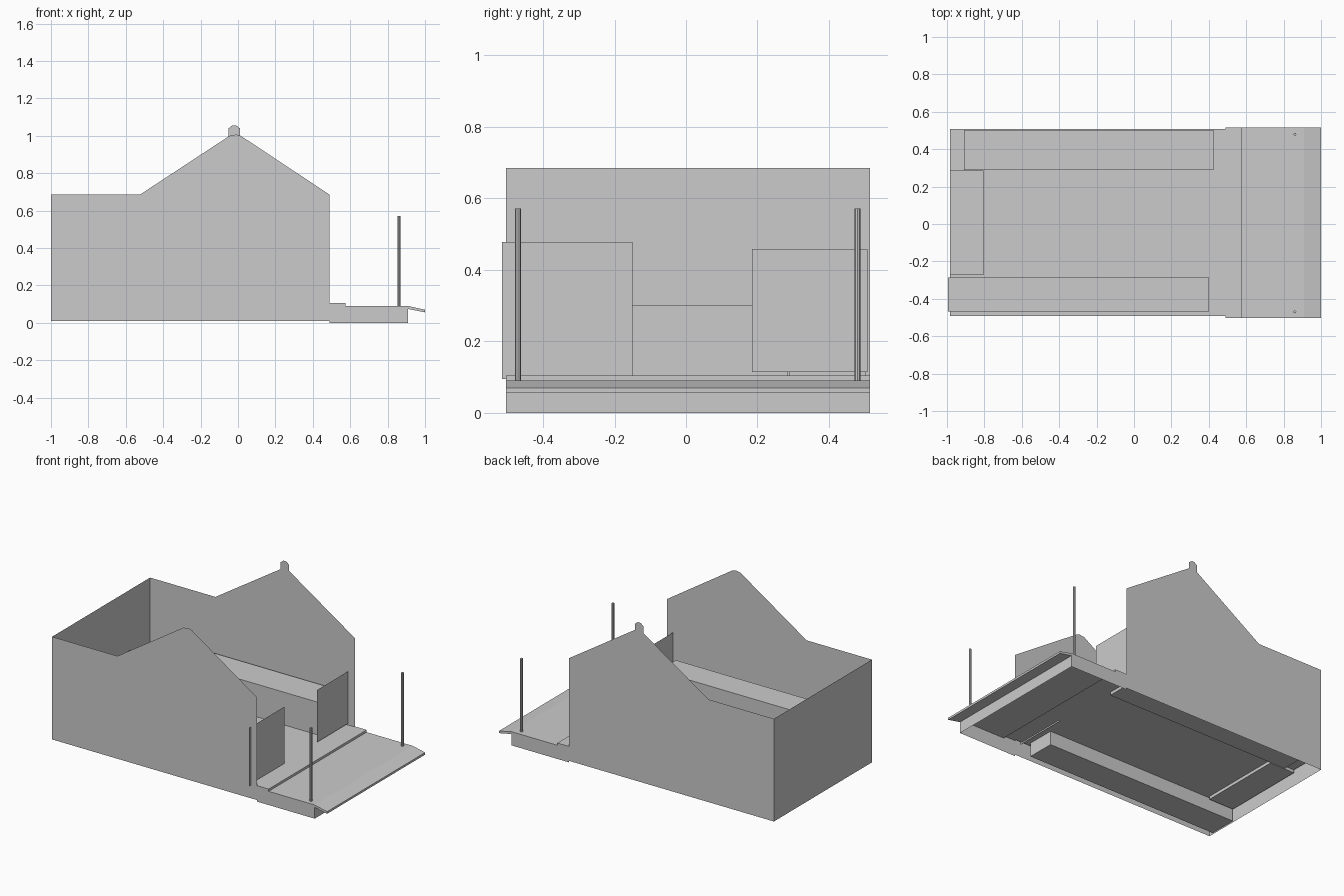
import bpy, bmesh

if "Cube" in bpy.data.objects:
    bpy.data.objects.remove(bpy.data.objects["Cube"])

Y0, Y1 = -0.503, 0.515          # side wall planes


def make(name, verts, faces):
    mesh = bpy.data.meshes.new(name)
    mesh.from_pydata(verts, [], faces)
    mesh.update()
    ob = bpy.data.objects.new(name, mesh)
    bpy.context.collection.objects.link(ob)
    return ob


def box(name, x, y, z):
    bm = bmesh.new()
    bmesh.ops.create_cube(bm, size=1)
    for v in bm.verts:
        v.co = [r[0] if c < 0 else r[1] for c, r in zip(v.co, (x, y, z))]
    mesh = bpy.data.meshes.new(name)
    bm.to_mesh(mesh)
    bm.free()
    ob = bpy.data.objects.new(name, mesh)
    bpy.context.collection.objects.link(ob)
    return ob


def sheet_xz(name, pts, y, flip=False):
    order = list(range(len(pts)))
    return make(name, [(x, y, z) for x, z in pts], [order[::-1] if flip else order])


def sheet_yz(name, x, y, z):
    return make(name, [(x, y[0], z[0]), (x, y[1], z[0]), (x, y[1], z[1]), (x, y[0], z[1])],
                [(0, 1, 2, 3)])


# Gabled side walls, single sheets; the far one carries a ridge cap
base = [(-1, 0.01), (0.49, 0.01), (0.49, 0.685)]
left = [(-0.525, 0.685), (-1, 0.685)]
near_peak = [(0.015, 1.0), (-0.01, 1.007), (-0.045, 1.0)]
cap_peak = [(0.01, 1.0), (0.01, 1.04), (-0.01, 1.056), (-0.03, 1.056), (-0.05, 1.04), (-0.05, 0.995)]
sheet_xz("near_gable_wall", base + near_peak + left, Y0)
sheet_xz("far_gable_wall", base + cap_peak + left, Y1, True)

# Back wall
sheet_yz("back_wall", -1, (Y1, Y0), (0.01, 0.685))

# Interior floor
make("floor", [(-0.985, -0.493, 0.105), (0.49, -0.493, 0.105),
               (0.49, 0.508, 0.105), (-0.985, 0.508, 0.105)], [(0, 1, 2, 3)])

# Entrance deck: stepped open strip with a sloping front lip
prof = [(0.49, 0.105), (0.575, 0.105), (0.575, 0.09), (0.91, 0.09)]
lip = [(0.91, 0.09), (1.0, 0.07), (1.0, 0.056), (0.91, 0.074)]
strip = prof + lip[1:] + [(0.91, 0.0)]
n = len(strip)
make("deck", [(x, y, z) for y in (Y0, Y1) for x, z in strip],
     [(i, i + n, i + n + 1, i + 1)[::-1] for i in range(n - 1)])
side = [(0.49, 0.0), (0.91, 0.0), (0.91, 0.09), (0.575, 0.09), (0.575, 0.105), (0.49, 0.105)]
for tag, y, flip in (("near", Y0, False), ("far", Y1, True)):
    sheet_xz(tag + "_deck_side", side, y, flip)
    sheet_xz(tag + "_lip_end", lip[::-1], y, flip)

# Counters along the inside walls
box("near_counter", (-0.995, 0.40), (-0.468, -0.285), (0.015, 0.32))
box("far_counter", (-0.91, 0.425), (0.29, 0.503), (0.085, 0.32))
box("back_counter", (-0.985, -0.805), (-0.272, 0.285), (0.085, 0.30))

# Front panels beside the opening
sheet_yz("near_front_panel", 0.445, (-0.515, -0.15), (0.095, 0.478))
sheet_yz("far_front_panel", 0.445, (0.185, 0.508), (0.115, 0.458))

# Deck posts
for tag, y in (("near", -0.47), ("far", 0.48)):
    bpy.ops.mesh.primitive_cylinder_add(vertices=8, radius=0.008, depth=0.484,
                                        location=(0.86, y, 0.33))
    bpy.context.object.name = tag + "_post"
